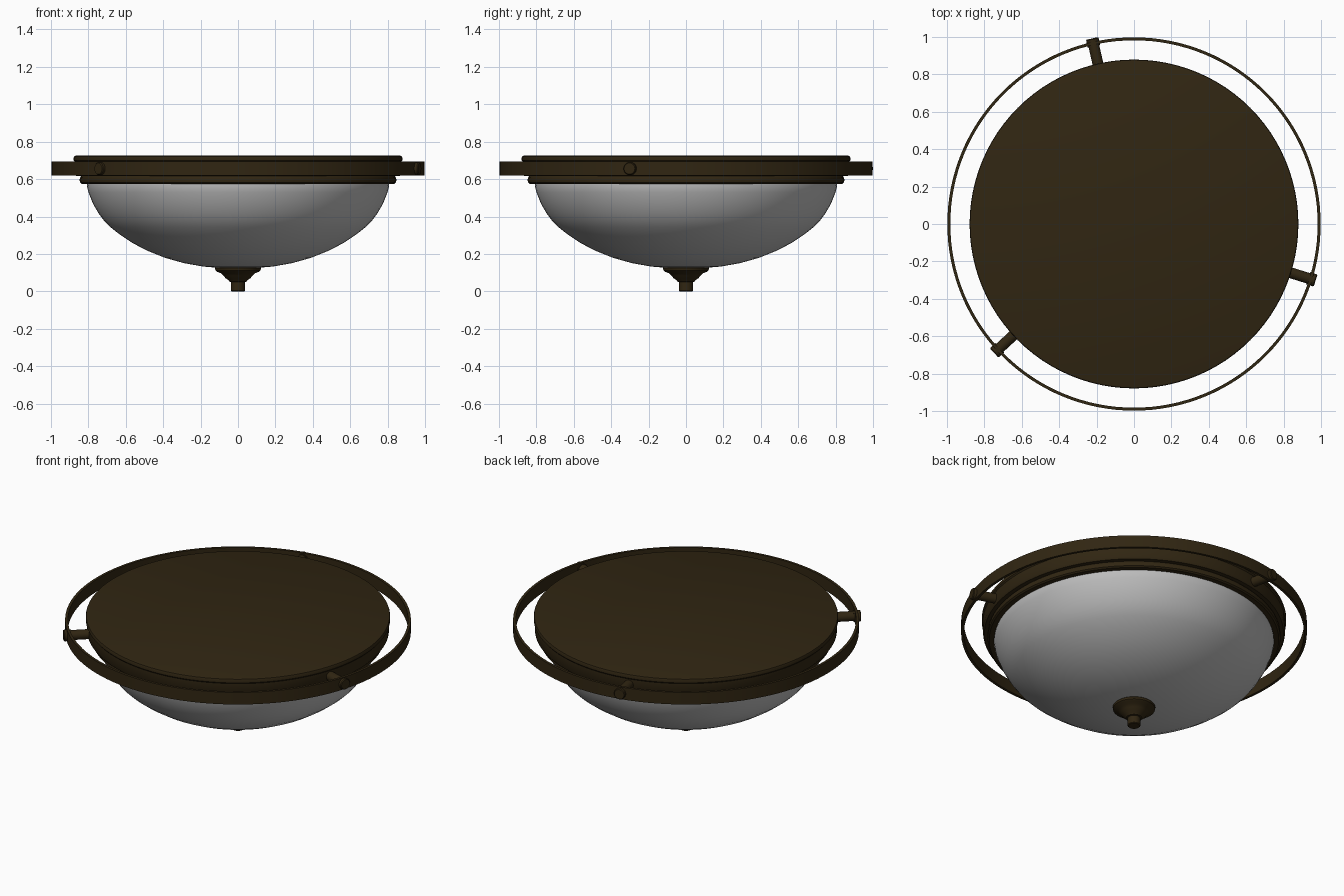
import bpy, bmesh, math
from mathutils import Matrix, Vector

if "Cube" in bpy.data.objects:
    bpy.data.objects.remove(bpy.data.objects["Cube"])


def material(name, rgb):
    m = bpy.data.materials.new(name)
    m.diffuse_color = (*rgb, 1)
    m.use_nodes = True
    m.node_tree.nodes["Principled BSDF"].inputs["Base Color"].default_value = m.diffuse_color
    return m


bronze = material("dark_bronze", (0.030, 0.019, 0.006))
glass = material("frosted_glass", (0.50, 0.50, 0.50))


def lathe(name, profile, mat, closed=False, segs=96, matrix=Matrix(), angle=35):
    """Revolve (radius, z) points round z; radius 0 becomes a pole."""
    bm = bmesh.new()
    rings = []
    for r, z in profile:
        if r == 0:
            rings.append([bm.verts.new((0, 0, z))] * segs)
        else:
            rings.append([bm.verts.new((r * math.cos(2 * math.pi * i / segs),
                                        r * math.sin(2 * math.pi * i / segs), z))
                          for i in range(segs)])
    pairs = list(zip(rings, rings[1:]))
    if closed:
        pairs.append((rings[-1], rings[0]))
    for a, b in pairs:
        for i in range(segs):
            j = (i + 1) % segs
            corners = list(dict.fromkeys((a[i], a[j], b[j], b[i])))
            if len(corners) > 2:
                bm.faces.new(corners)
    bmesh.ops.recalc_face_normals(bm, faces=bm.faces)
    bm.transform(matrix)
    me = bpy.data.meshes.new(name)
    bm.to_mesh(me)
    bm.free()
    me.materials.append(mat)
    ob = bpy.data.objects.new(name, me)
    bpy.context.collection.objects.link(ob)
    bpy.ops.object.select_all(action='DESELECT')
    ob.select_set(True)
    bpy.context.view_layer.objects.active = ob
    bpy.ops.object.shade_smooth_by_angle(angle=math.radians(angle))
    return ob


# Ceiling pan with a rounded lower bead that holds the bowl
lathe("ceiling_pan", [
    (0, 0.725), (0.868, 0.725), (0.876, 0.722), (0.879, 0.714), (0.879, 0.70),
    (0.872, 0.692), (0.872, 0.628), (0.864, 0.616), (0.838, 0.616),
    (0.845, 0.608), (0.847, 0.595), (0.845, 0.582), (0.836, 0.575),
    (0.80, 0.575), (0.80, 0.60), (0, 0.60)], bronze)

# Glass bowl, outer skin then inner skin, joined at the rim
outer = [(0.805, 0.59), (0.808, 0.565), (0.80, 0.53), (0.775, 0.468), (0.745, 0.416),
         (0.715, 0.376), (0.682, 0.343), (0.63, 0.302), (0.56, 0.256), (0.48, 0.215),
         (0.39, 0.179), (0.29, 0.151), (0.19, 0.133), (0.09, 0.124), (0, 0.122)]
inner = [(r * 0.985, z + 0.012) for r, z in reversed(outer[1:])]
lathe("glass_bowl", outer + inner, glass, closed=True)

# Finial under the bowl
lathe("finial", [
    (0, 0.132), (0.118, 0.132), (0.123, 0.124), (0.121, 0.112), (0.110, 0.104),
    (0.092, 0.097), (0.078, 0.084), (0.066, 0.070), (0.052, 0.060), (0.046, 0.052),
    (0.037, 0.050), (0.037, 0.004), (0.033, 0), (0, 0)], bronze, segs=48)

# Thin floating band
lathe("outer_band", [(0.998, 0.618), (0.998, 0.695), (0.982, 0.695), (0.982, 0.618)],
      bronze, closed=True, segs=128)

# Three radial pins with slightly wider heads
for k in range(3):
    a = math.radians(-17.3 + 120 * k)
    d = Vector((math.cos(a), math.sin(a), 0))
    m = Matrix.Translation((0, 0, 0.656)) @ d.to_track_quat('Z', 'Y').to_matrix().to_4x4()
    lathe(f"band_pin_{k + 1}", [
        (0, 0.84), (0.029, 0.84), (0.029, 0.975), (0.034, 0.975),
        (0.034, 1.012), (0.030, 1.017), (0, 1.017)], bronze, segs=32, matrix=m)
